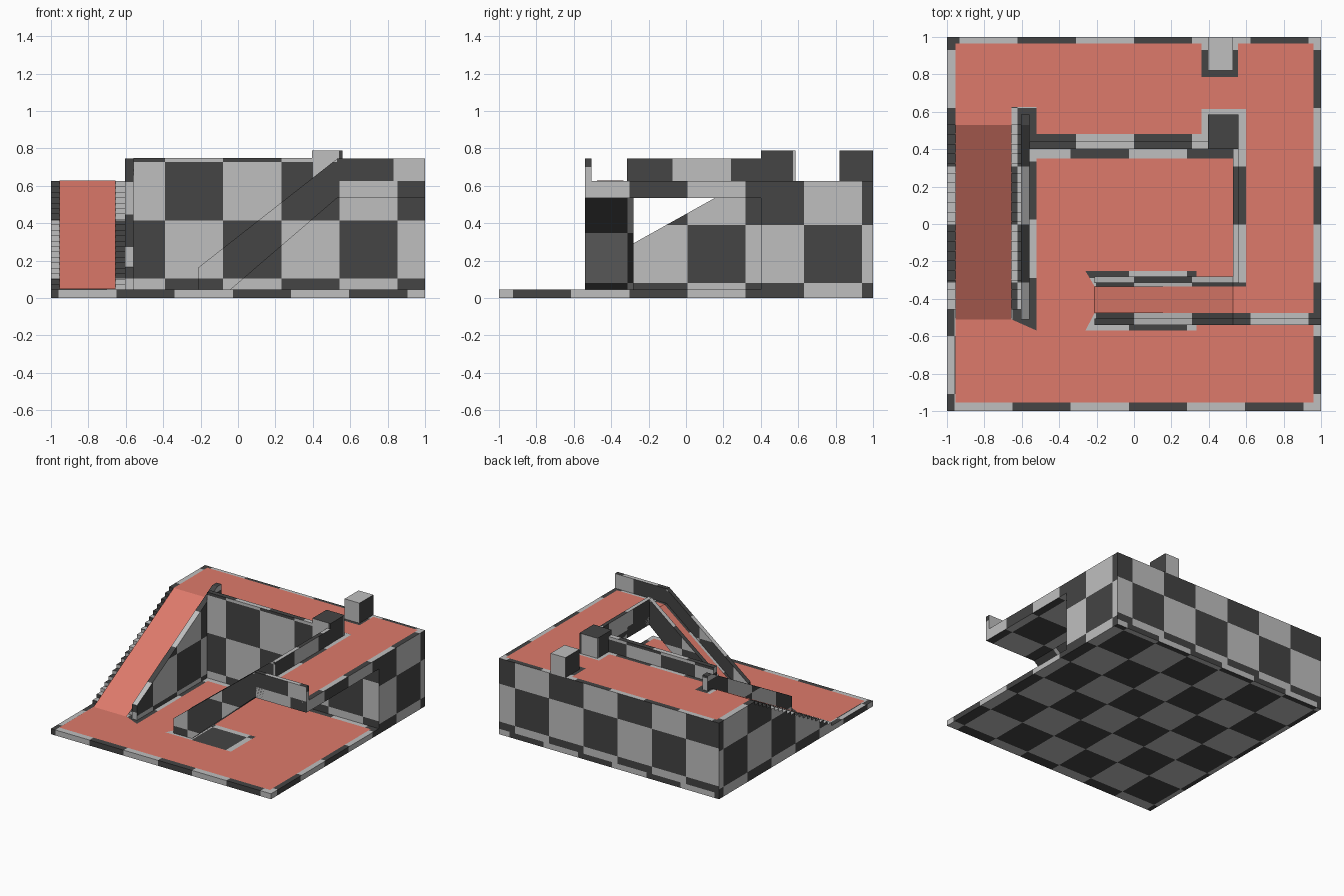
import bpy, bmesh, math
from mathutils import Vector

if "Cube" in bpy.data.objects:
    bpy.data.objects.remove(bpy.data.objects["Cube"])

CELL = 0.311          # checker square size
FLOOR, DECK, RAIL = 0.045, 0.625, 0.745


def material(name, rgb):
    m = bpy.data.materials.new(name)
    m.diffuse_color = (*rgb, 1)
    m.use_nodes = True
    m.node_tree.nodes["Principled BSDF"].inputs["Base Color"].default_value = m.diffuse_color
    return m


LIGHT = material("light_grey", (0.52, 0.52, 0.52))
DARK = material("dark_grey", (0.058, 0.058, 0.058))
RED = material("coral_red", (0.73, 0.195, 0.147))

# per facing axis: checker origin (u, v) and the parity that is dark
DEFAULT = {0: (0.63, 0.08, 0), 1: (-0.39, 0.105, 1), 2: (0.0, 0.93, 0)}
PLANE = {0: (1, 2), 1: (0, 2), 2: (0, 1)}


def facing(f):
    n = [abs(c) for c in f.normal]
    return n.index(max(n))


def finish(name, bm, mats):
    me = bpy.data.meshes.new(name)
    bm.to_mesh(me)
    bm.free()
    for m in mats:
        me.materials.append(m)
    ob = bpy.data.objects.new(name, me)
    bpy.context.collection.objects.link(ob)
    return ob


def checker(bm, offs):
    """Cut the faces along checker lines and colour squares by parity."""
    for n in range(3):
        for axis, origin in zip(PLANE[n], offs[n][:2]):
            vals = [v.co[axis] for v in bm.verts]
            k0 = math.ceil((min(vals) - origin) / CELL)
            k1 = math.floor((max(vals) - origin) / CELL)
            for k in range(k0, k1 + 1):
                bm.normal_update()
                faces = [f for f in bm.faces if facing(f) == n]
                edges = {e for f in faces for e in f.edges}
                verts = {v for f in faces for v in f.verts}
                co, no = Vector((0, 0, 0)), Vector((0, 0, 0))
                co[axis], no[axis] = origin + k * CELL, 1
                bmesh.ops.bisect_plane(bm, geom=list(verts) + list(edges) + faces,
                                       dist=1e-5, plane_co=co, plane_no=no)
    bm.normal_update()
    for f in bm.faces:
        n = facing(f)
        c = f.calc_center_median()
        u, v = PLANE[n]
        ou, ov, dark = offs[n]
        s = math.floor((c[u] - ou) / CELL) + math.floor((c[v] - ov) / CELL)
        f.material_index = 1 if s % 2 == dark else 0


def prism(name, pts, axis, a, b, **over):
    """Extrude a profile along an axis (0, 1, 2) from a to b, checkered."""
    offs = dict(DEFAULT)
    for key, val in over.items():
        offs["xyz".index(key)] = val
    bm = bmesh.new()
    rings = []
    for d in (a, b):
        ring = []
        for p in pts:
            co = list(p)
            co.insert(axis, d)
            ring.append(bm.verts.new(co))
        rings.append(ring)
    lo, hi = rings
    caps = [bm.faces.new(lo), bm.faces.new(hi[::-1])]
    for i in range(len(pts)):
        j = (i + 1) % len(pts)
        bm.faces.new((lo[j], lo[i], hi[i], hi[j]))
    bmesh.ops.recalc_face_normals(bm, faces=bm.faces[:])
    if len(pts) > 4:
        bmesh.ops.triangulate(bm, faces=caps)
    checker(bm, offs)
    return finish(name, bm, (LIGHT, DARK))


def box(name, xs, ys, zs, **over):
    pts = [(xs[0], ys[0]), (xs[1], ys[0]), (xs[1], ys[1]), (xs[0], ys[1])]
    return prism(name, pts, 2, zs[0], zs[1], **over)


# ground plate
box("floor", (-1, 1), (-1, 1), (0, FLOOR),
    y=(-0.65, 0.105, 1), z=(-0.65, -0.91, 1))

# raised terrace at the back, left part set back for the stairs
box("back_terrace", (-0.6, 1), (0.4, 1), (FLOOR, DECK))
box("stair_landing", (-1, -0.6), (0.53, 1), (FLOOR, DECK))

# bridge along the right side
box("walkway", (0.53, 1), (-0.54, 0.4), (0.535, DECK))

# staircase on the left
STEPS, RUN = 20, 0.052
RISE = (DECK - FLOOR) / STEPS
steps = [(0.53, FLOOR)]
start = 0.53 - RUN * (STEPS - 1)
steps.append((start, FLOOR))
for i in range(STEPS):
    y = start + i * RUN
    steps.append((y, FLOOR + (i + 1) * RISE))
    if i < STEPS - 1:
        steps.append((y + RUN, FLOOR + (i + 1) * RISE))
prism("staircase", steps, 0, -1, -0.6)

# wall with sloping top beside the stairs
prism("stair_wall", [(-0.51, FLOOR), (-0.51, 0.165), (0.53, RAIL), (0.585, RAIL),
                     (0.585, FLOOR)], 0, -0.605, -0.56)

# ramp with a rail on both sides
prism("ramp", [(-0.2, FLOOR), (0.53, DECK), (0.53, 0.535), (-0.04, FLOOR)],
      1, -0.51, -0.31)
for side, y in (("front", -0.54), ("back", -0.315)):
    prism("ramp_rail_" + side, [(-0.21, FLOOR), (-0.21, 0.165), (0.53, RAIL),
                                (0.53, 0.535), (-0.04, FLOOR)], 1, y, y + 0.035)

# rails of the upper level
box("walkway_front_rail", (0.53, 1), (-0.54, -0.505), (0.535, RAIL), y=(0.52, 0.53, 0))
box("walkway_inner_rail", (0.53, 0.562), (-0.315, 0.4), (0.535, RAIL), x=(0.24, 0.6, 0))
box("terrace_rail", (-0.56, 0.4), (0.4, 0.44), (DECK, 0.75))

# two blocks standing on the terrace
box("inner_block", (0.395, 0.56), (0.4, 0.585), (DECK, 0.79),
    x=(0.26, 0.6, 0), y=(0.23, 0.6, 1), z=(0.3, 0.3, 0))
box("edge_block", (0.395, 0.53), (0.82, 1), (DECK, 0.79),
    x=(0.75, 0.6, 0), y=(0.3, 0.6, 1), z=(0.3, 0.75, 1))

# walkable overlay: thin sheets just above the surfaces
G, U = FLOOR + 0.004, DECK + 0.004


def rect(x0, y0, x1, y1, z):
    return [(x0, y0, z), (x1, y0, z), (x1, y1, z), (x0, y1, z)]


sheets = [
    rect(-0.955, -0.955, 0.96, -0.57, G),
    rect(-0.52, -0.57, -0.26, 0.35, G),
    rect(-0.26, -0.25, 0.335, 0.35, G),
    rect(0.335, -0.57, 0.96, 0.35, G),
    [(-0.26, -0.57, G), (-0.21, -0.475, G), (-0.21, -0.335, G), (-0.26, -0.25, G)],
    [(-0.955, -0.57, G), (-0.52, -0.57, G), (-0.655, -0.51, G), (-0.955, -0.51, G)],
    rect(-0.955, 0.53, -0.655, 0.965, U),
    rect(-0.655, 0.625, -0.52, 0.965, U),
    rect(-0.52, 0.48, 0.36, 0.965, U),
    rect(0.36, 0.615, 0.555, 0.785, U),
    rect(0.555, 0.615, 0.6, 0.965, U),
    rect(0.6, -0.475, 0.96, 0.965, U),
    rect(0.53, -0.475, 0.6, -0.335, U),
    # ramp and stair slopes
    [(-0.21, -0.475, G), (0.53, -0.475, U), (0.53, -0.335, U), (-0.21, -0.335, G)],
    [(-0.955, -0.51, G), (-0.655, -0.51, G), (-0.655, 0.53, U), (-0.955, 0.53, U)],
]
bm = bmesh.new()
for s in sheets:
    bm.faces.new([bm.verts.new(p) for p in s])
finish("walkable_area", bm, (RED,))
